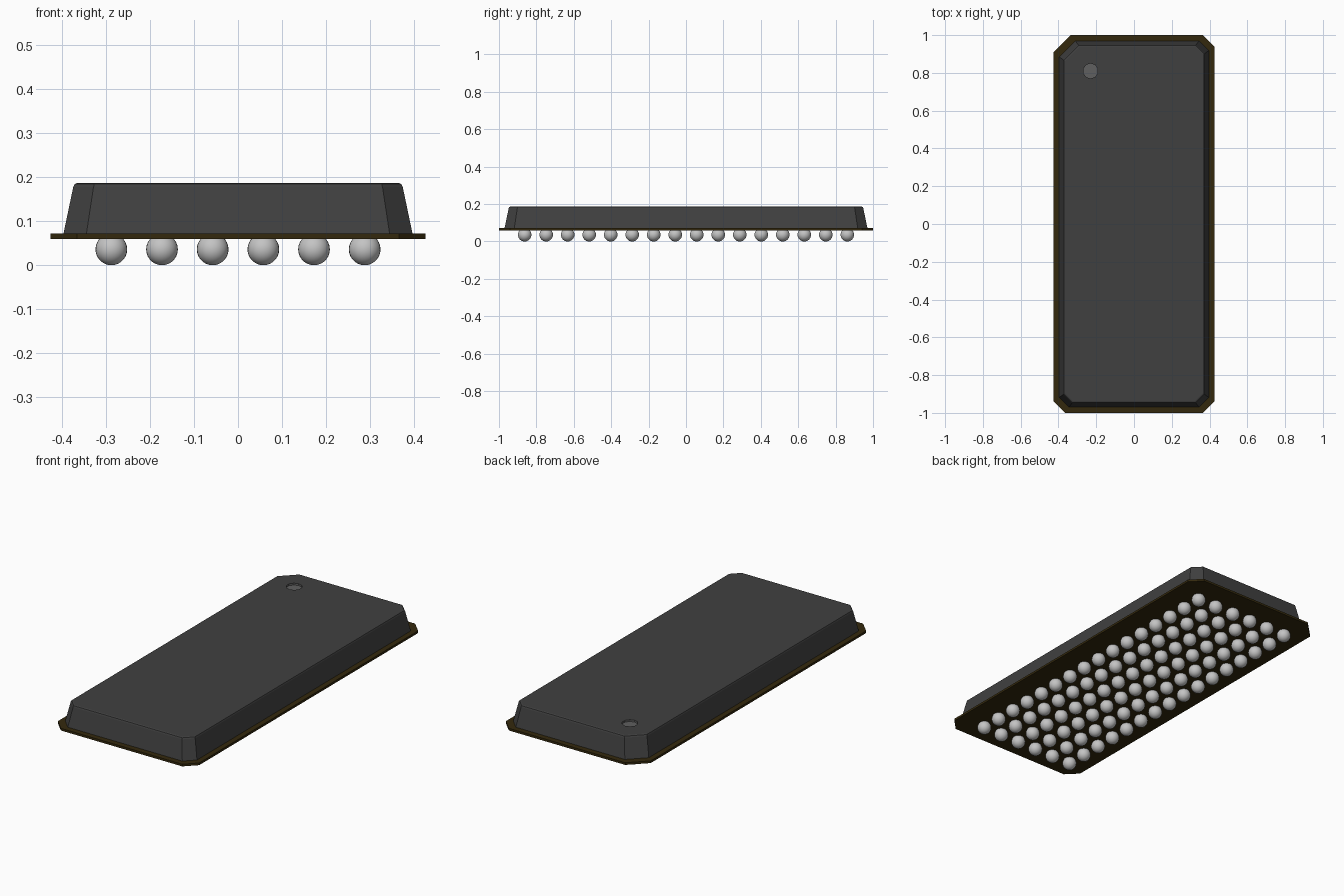
import bpy, bmesh, math

cube = bpy.data.objects.get("Cube")
if cube:
    bpy.data.objects.remove(cube, do_unlink=True)


def material(name, rgb, rough=0.6):
    m = bpy.data.materials.new(name)
    m.use_nodes = True
    m.diffuse_color = (*rgb, 1)
    bsdf = m.node_tree.nodes["Principled BSDF"]
    bsdf.inputs["Base Color"].default_value = (*rgb, 1)
    bsdf.inputs["Roughness"].default_value = rough
    return m


charcoal = material("charcoal", (0.051, 0.051, 0.051))
mark_grey = material("mark_grey", (0.115, 0.115, 0.115))
board_brown = material("board_brown", (0.034, 0.022, 0.004))
solder_silver = material("solder_silver", (0.55, 0.55, 0.55), 0.4)


def outline(hx, hy, cut, key):
    """Rectangle with cut corners; the back right corner has the larger key cut."""
    pts = []
    for sx, sy in ((1, -1), (1, 1), (-1, 1), (-1, -1)):
        c = key if (sx, sy) == (-1, 1) else cut
        pair = [(sx * (hx - c), sy * hy), (sx * hx, sy * (hy - c))]
        pts += pair if sx * sy < 0 else pair[::-1]
    return pts


def loft(name, levels, mats):
    """Stack of outlines joined by walls, closed at both ends."""
    bm = bmesh.new()
    rings = [[bm.verts.new((x, y, z)) for x, y in outline(*dims)] for z, *dims in levels]
    for a, b in zip(rings, rings[1:]):
        for i in range(len(a)):
            j = (i + 1) % len(a)
            bm.faces.new((a[i], a[j], b[j], b[i]))
    bm.faces.new(rings[0][::-1])
    bm.faces.new(rings[-1])
    bmesh.ops.recalc_face_normals(bm, faces=bm.faces)
    return finish(name, bm, mats)


def finish(name, bm, mats):
    me = bpy.data.meshes.new(name)
    bm.to_mesh(me)
    bm.free()
    for m in mats:
        me.materials.append(m)
    ob = bpy.data.objects.new(name, me)
    bpy.context.collection.objects.link(ob)
    return ob


# Thin base board
loft("base_board", [(0.060, 0.425, 1.0, 0.06, 0.09),
                    (0.072, 0.425, 1.0, 0.06, 0.09)], [board_brown])

# Tapered moulded cap with softened upper rim
cap = loft("moulded_cap", [(0.072, 0.396, 0.970, 0.052, 0.085),
                           (0.177, 0.374, 0.948, 0.046, 0.079),
                           (0.184, 0.371, 0.945, 0.045, 0.078),
                           (0.187, 0.365, 0.939, 0.043, 0.076)], [charcoal, mark_grey])

# Shallow round orientation mark sunk into the cap
MX, MY, MR = -0.23, 0.81, 0.04
bpy.ops.mesh.primitive_cylinder_add(vertices=10, radius=MR, depth=0.04,
                                    location=(MX, MY, 0.197))
cutter = bpy.context.object
cutter.name = "mark_cutter"
cutter.hide_render = True
mod = cap.modifiers.new("mark_recess", 'BOOLEAN')
mod.operation = 'DIFFERENCE'
mod.solver = 'EXACT'
mod.object = cutter
bpy.context.view_layer.objects.active = cap
bpy.ops.object.modifier_apply(modifier=mod.name)
bpy.data.objects.remove(cutter, do_unlink=True)
for p in cap.data.polygons:
    near = math.hypot(p.center.x - MX, p.center.y - MY) < MR * 1.05
    p.material_index = 1 if near and 0.17 < p.center.z < 0.186 else 0

# Grid of solder balls under the board, sharing one mesh
bm = bmesh.new()
bmesh.ops.create_uvsphere(bm, u_segments=24, v_segments=14, radius=0.036)
for f in bm.faces:
    f.smooth = True
first = finish("solder_ball", bm, [solder_silver])
PITCH = 0.115
for col in range(6):
    for row in range(16):
        ball = first
        if col or row:
            ball = bpy.data.objects.new("solder_ball", first.data)
            bpy.context.collection.objects.link(ball)
        ball.location = ((col - 2.5) * PITCH, (row - 7.5) * PITCH, 0.036)
